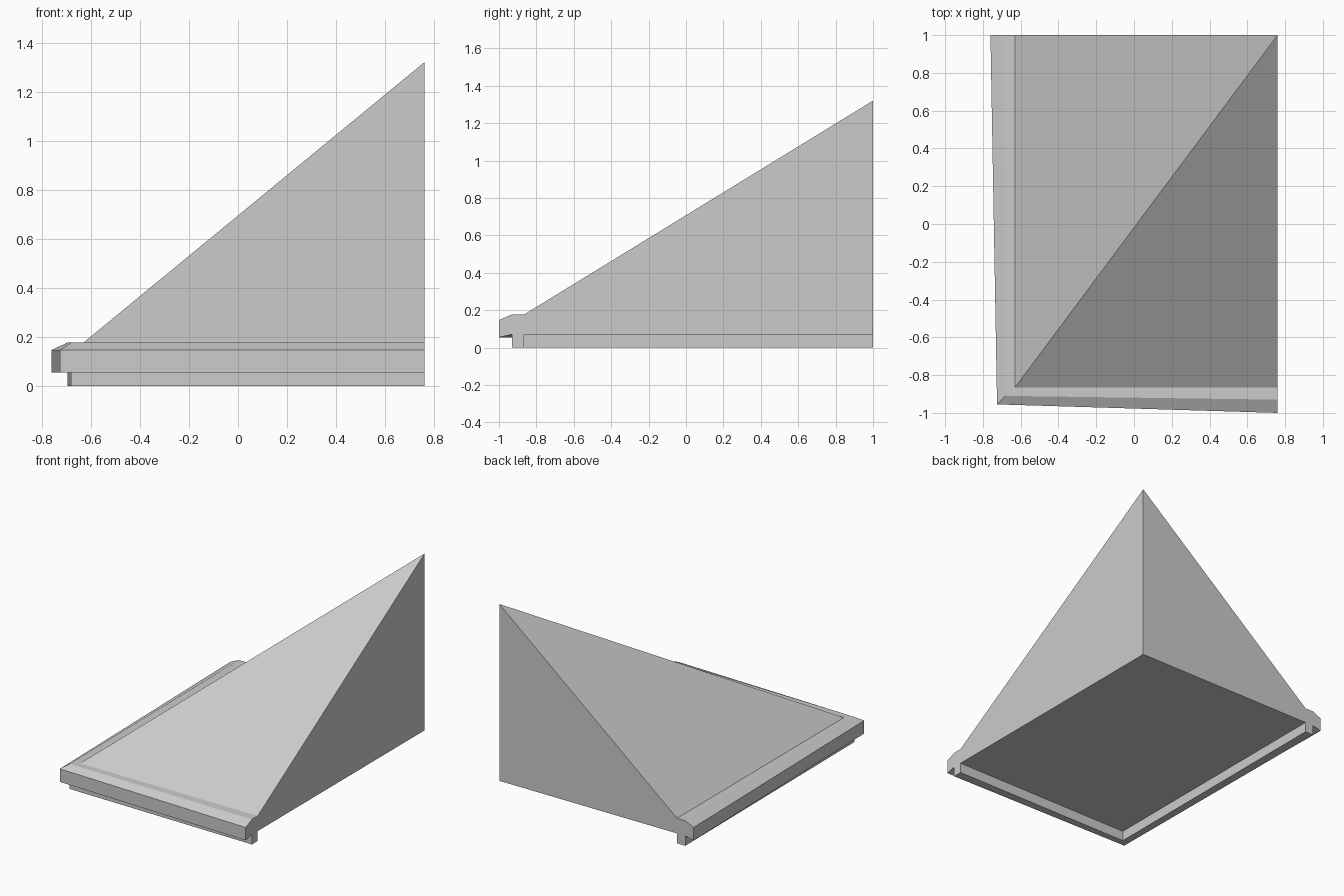
import bpy, bmesh

cube = bpy.data.objects.get("Cube")
if cube:
    bpy.data.objects.remove(cube, do_unlink=True)

GREY = (0.6, 0.6, 0.6, 1)
mat = bpy.data.materials.new("plain grey")
mat.use_nodes = True
mat.diffuse_color = GREY
mat.node_tree.nodes["Principled BSDF"].inputs["Base Color"].default_value = GREY

# Key lines of the roof corner
LEFT, RIGHT, FRONT, BACK = -0.63, 0.76, -0.865, 1.0
EAVE_Z, SOFFIT_Z, APEX_Z = 0.177, 0.07, 1.32


def finish(name, bm):
    bmesh.ops.recalc_face_normals(bm, faces=bm.faces)
    mesh = bpy.data.meshes.new(name)
    bm.to_mesh(mesh)
    bm.free()
    mesh.materials.append(mat)
    bpy.context.collection.objects.link(bpy.data.objects.new(name, mesh))


# Roof body: two slopes meeting at a hip, two upright cut sides, flat underside
bm = bmesh.new()
add = bm.verts.new
eave_back, eave_corner, eave_right = (
    add((x, y, EAVE_Z)) for x, y in ((LEFT, BACK), (LEFT, FRONT), (RIGHT, FRONT)))
base_back, base_corner, base_right, base_far = (
    add((x, y, SOFFIT_Z)) for x, y in
    ((LEFT, BACK), (LEFT, FRONT), (RIGHT, FRONT), (RIGHT, BACK)))
apex = add((RIGHT, BACK, APEX_Z))
for face in ((eave_back, eave_corner, apex),
             (eave_corner, eave_right, apex),
             (eave_right, base_right, base_far, apex),
             (eave_back, apex, base_far, base_back),
             (base_back, base_far, base_right, base_corner)):
    bm.faces.new(face)
finish("roof_body", bm)

# Eave trim: lip and skirt profile swept around the corner, slightly flared
stations = (
    ((LEFT, BACK), (-0.695, BACK), (-0.76, BACK)),
    ((LEFT, FRONT), (-0.68, -0.91), (-0.725, -0.955)),
    ((RIGHT, FRONT), (RIGHT, -0.93), (RIGHT, -1.0)),
)
INNER, RIDGE, LIP = range(3)
profile = ((INNER, EAVE_Z), (RIDGE, EAVE_Z), (LIP, 0.147), (LIP, 0.055),
           (RIDGE, SOFFIT_Z), (RIDGE, 0), (INNER, 0), (INNER, SOFFIT_Z))
bm = bmesh.new()
rings = [[bm.verts.new((*s[line], z)) for line, z in profile] for s in stations]
for a, b in zip(rings, rings[1:]):
    for i in range(len(profile) - 1):
        bm.faces.new((a[i], a[i + 1], b[i + 1], b[i]))
bm.faces.new(rings[0])
bm.faces.new(rings[-1])
finish("eave_trim", bm)
